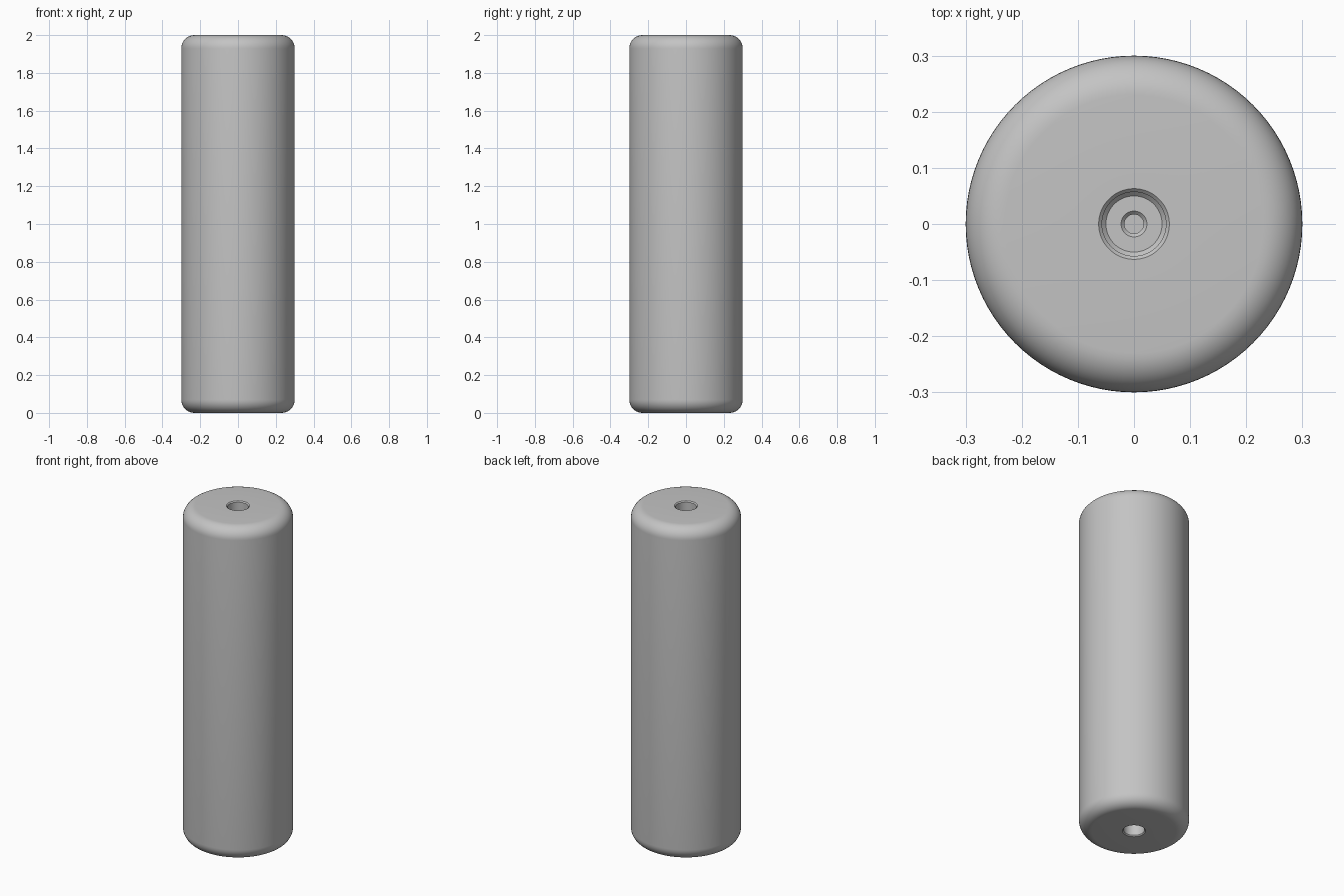
import bpy
import bmesh
import math
from mathutils import Matrix, Vector

cube = bpy.data.objects.get("Cube")
if cube:
    bpy.data.objects.remove(cube, do_unlink=True)

RADIUS, HEIGHT, FILLET = 0.3, 2.0, 0.07
SEGMENTS, FILLET_STEPS = 96, 10

# Plain grey material
grey = bpy.data.materials.new("grey")
grey.use_nodes = True
colour = (0.55, 0.55, 0.55, 1)
grey.diffuse_color = colour
grey.node_tree.nodes["Principled BSDF"].inputs["Base Color"].default_value = colour

# Stepped bore, from its floor to its rim: (radius, depth below the end face)
bore = [(0, 0.15), (0.017, 0.15), (0.017, 0.106), (0.023, 0.1),
        (0.05, 0.1), (0.057, 0.093), (0.057, 0.006), (0.063, 0)]
top = [Vector((r, 0, HEIGHT - d)) for r, d in bore]

# Rounded outer edge
for i in range(FILLET_STEPS + 1):
    a = math.pi / 2 * (1 - i / FILLET_STEPS)
    top.append(Vector((RADIUS - FILLET + FILLET * math.cos(a), 0,
                       HEIGHT - FILLET + FILLET * math.sin(a))))

# Mirror the end profile to the bottom and revolve it
bottom = [Vector((p.x, 0, HEIGHT - p.z)) for p in reversed(top)]
bm = bmesh.new()
verts = [bm.verts.new(p) for p in top + bottom]
edges = [bm.edges.new(pair) for pair in zip(verts, verts[1:])]
bmesh.ops.spin(bm, geom=verts + edges, axis=(0, 0, 1), cent=(0, 0, 0),
               angle=2 * math.pi, steps=SEGMENTS, use_merge=True)
bmesh.ops.remove_doubles(bm, verts=bm.verts, dist=0.00001)
bmesh.ops.recalc_face_normals(bm, faces=bm.faces)

mesh = bpy.data.meshes.new("roller_body")
bm.to_mesh(mesh)
bm.free()
mesh.materials.append(grey)
body = bpy.data.objects.new("roller_body", mesh)
bpy.context.collection.objects.link(body)

# Smooth the round surfaces and keep the bore edges sharp
bpy.ops.object.select_all(action="DESELECT")
body.select_set(True)
bpy.context.view_layer.objects.active = body
bpy.ops.object.shade_smooth_by_angle(angle=math.radians(30))
